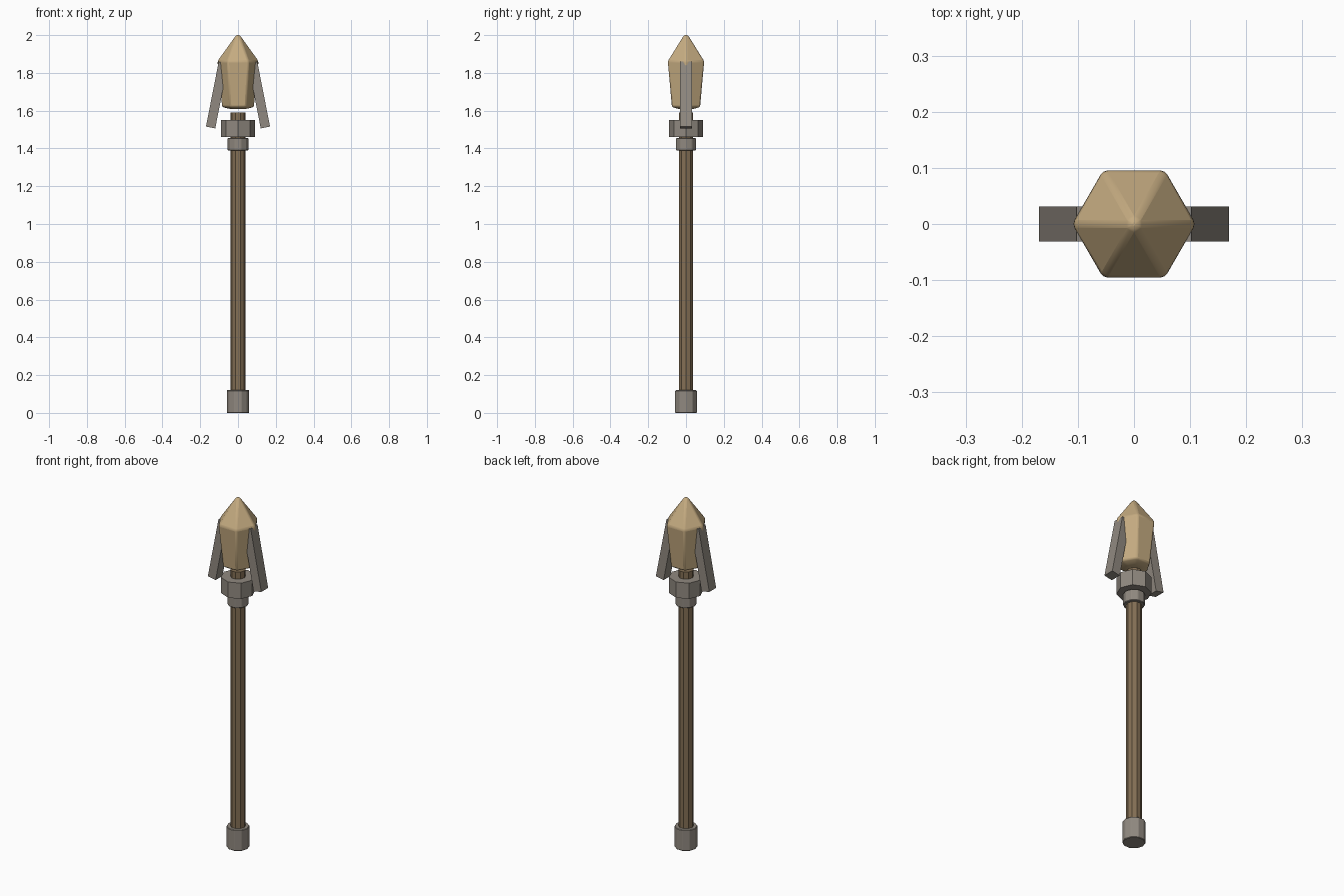
import bpy, bmesh, math
from mathutils import Matrix, Vector

if "Cube" in bpy.data.objects:
    bpy.data.objects.remove(bpy.data.objects["Cube"])


def material(name, rgb):
    m = bpy.data.materials.new(name)
    m.diffuse_color = (*rgb, 1)
    m.use_nodes = True
    m.node_tree.nodes["Principled BSDF"].inputs["Base Color"].default_value = m.diffuse_color
    return m


STONE = material("tan_stone", (0.56, 0.41, 0.22))
METAL = material("warm_grey_metal", (0.28, 0.25, 0.215))
WOOD = material("brown_wood", (0.23, 0.16, 0.09))


def add_object(name, bm, mat, bevel=0.0, segments=1):
    bmesh.ops.recalc_face_normals(bm, faces=bm.faces)
    mesh = bpy.data.meshes.new(name)
    bm.to_mesh(mesh)
    bm.free()
    mesh.materials.append(mat)
    obj = bpy.data.objects.new(name, mesh)
    bpy.context.collection.objects.link(obj)
    if bevel:
        mod = obj.modifiers.new("bevel", "BEVEL")
        mod.width, mod.segments = bevel, segments
        mod.limit_method = "ANGLE"
        mod.angle_limit = math.radians(12)
    return obj


def prism(name, sides, radius, z0, z1, mat, bevel=0.0):
    """Upright prism with one corner on +x."""
    bm = bmesh.new()
    rings = [[bm.verts.new((radius * math.cos(math.tau * i / sides),
                            radius * math.sin(math.tau * i / sides), z))
              for i in range(sides)] for z in (z0, z1)]
    bm.faces.new(rings[0][::-1])
    bm.faces.new(rings[1])
    for i in range(sides):
        j = (i + 1) % sides
        bm.faces.new((rings[0][i], rings[0][j], rings[1][j], rings[1][i]))
    return add_object(name, bm, mat, bevel)


# Handle and its metal fittings
prism("shaft", 10, 0.040, 0.02, 1.59, WOOD)
prism("pommel", 10, 0.060, 0.0, 0.12, METAL, 0.003)
prism("lower_collar", 10, 0.056, 1.39, 1.455, METAL, 0.003)
prism("upper_collar", 8, 0.090, 1.46, 1.55, METAL)

# Six-sided crystal head with softened edges
bm = bmesh.new()
rings = [[bm.verts.new((r * math.cos(math.tau * i / 6),
                        r * math.sin(math.tau * i / 6), z))
          for i in range(6)]
         for r, z in ((0.040, 1.608), (0.086, 1.619), (0.111, 1.862), (0.012, 2.0))]
bm.faces.new(rings[0][::-1])
bm.faces.new(rings[-1])
for lo, hi in zip(rings, rings[1:]):
    for i in range(6):
        j = (i + 1) % 6
        bm.faces.new((lo[i], lo[j], hi[j], hi[i]))
crystal = add_object("crystal_head", bm, STONE, 0.008, 2)
bpy.context.view_layer.objects.active = crystal
crystal.select_set(True)
bpy.ops.object.shade_smooth_by_angle(angle=math.radians(30))

# Two leaning prongs, pressed into the sides of the crystal
LENGTH, LEAN = 0.35, math.radians(11.1)
for name, side in (("right_prong", 1), ("left_prong", -1)):
    bm = bmesh.new()
    bmesh.ops.create_cube(bm, size=1)
    axis = Vector((-side * math.sin(LEAN), 0, math.cos(LEAN)))
    centre = Vector((side * 0.145, 0, 1.511)) + axis * LENGTH / 2
    bm.transform(Matrix.Translation(centre)
                 @ Matrix.Rotation(-side * LEAN, 4, "Y")
                 @ Matrix.Diagonal((0.05, 0.062, LENGTH, 1)))
    add_object(name, bm, METAL)
